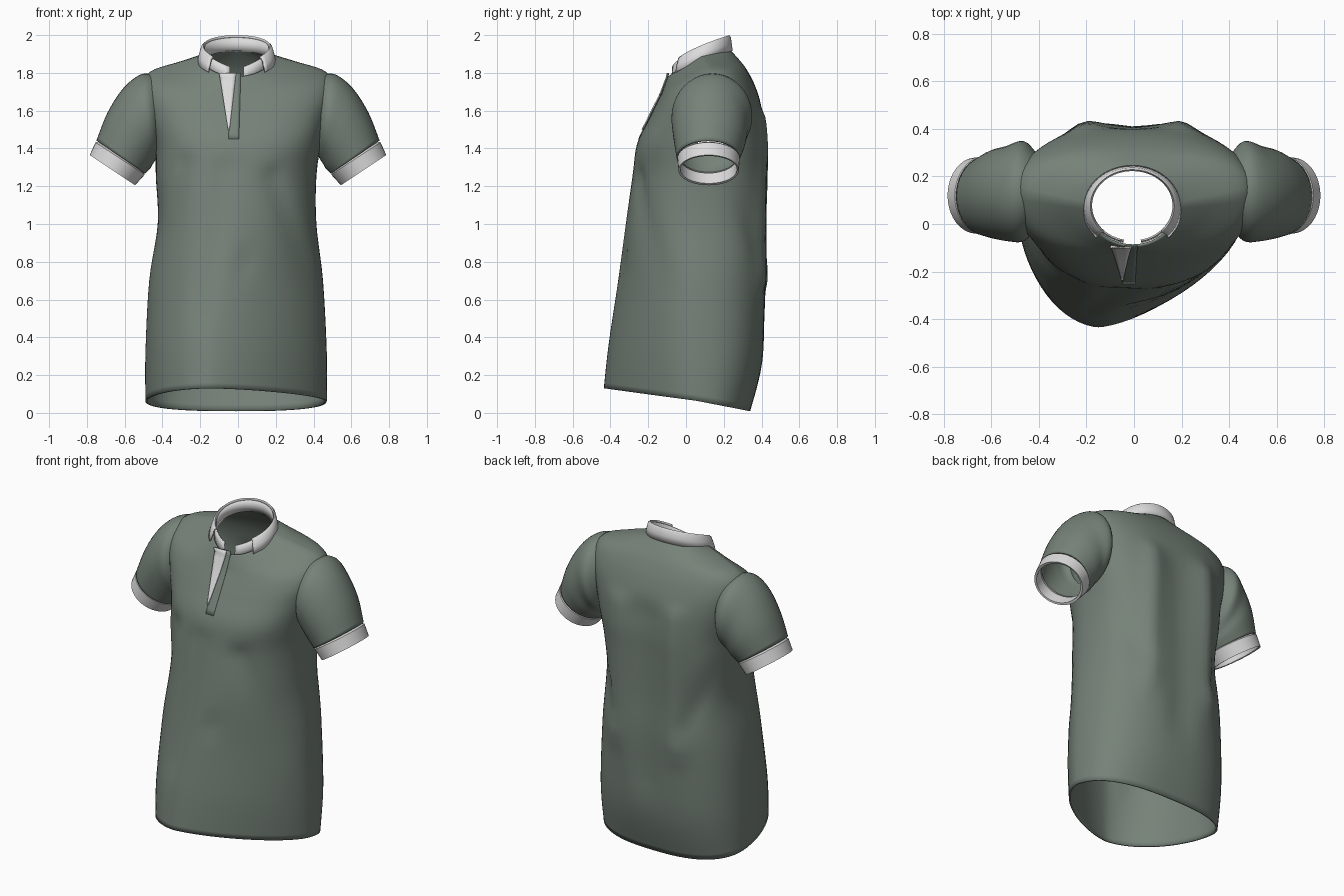
import bpy, bmesh, math
from mathutils import Vector
from mathutils.bvhtree import BVHTree
from mathutils.geometry import intersect_point_line

cube = bpy.data.objects.get("Cube")
if cube:
    bpy.data.objects.remove(cube)


def material(name, r, g, b):
    m = bpy.data.materials.new(name)
    m.use_nodes = True
    m.diffuse_color = (r, g, b, 1)
    bsdf = m.node_tree.nodes["Principled BSDF"]
    bsdf.inputs["Base Color"].default_value = (r, g, b, 1)
    bsdf.inputs["Roughness"].default_value = 0.8
    return m


GREEN = material("sage green cloth", 0.18, 0.222, 0.188)
WHITE = material("off white trim", 0.72, 0.71, 0.71)


def smooth_rows(rows, steps):
    """Catmull-Rom interpolation through rows of parameters."""
    out = []
    for i in range(len(rows) - 1):
        a, b, c, d = (rows[min(max(i + k, 0), len(rows) - 1)] for k in (-1, 0, 1, 2))
        for s in range(steps):
            t = s / steps
            out.append([0.5 * (2 * q + (r - p) * t + (2 * p - 5 * q + 4 * r - w) * t * t
                               + (3 * q - p - 3 * r + w) * t ** 3)
                        for p, q, r, w in zip(a, b, c, d)])
    return out + [list(rows[-1])]


def loft(name, rings, mat, closed=True, thickness=0.01, drop=None):
    """Skin a list of point rings, optionally dropping faces by a rule."""
    bm = bmesh.new()
    grid = [[bm.verts.new(p) for p in ring] for ring in rings]
    n = len(grid[0])
    for lo, hi in zip(grid, grid[1:]):
        for j in range(n if closed else n - 1):
            k = (j + 1) % n
            bm.faces.new((lo[j], lo[k], hi[k], hi[j]))
    if drop:
        gone = [f for f in bm.faces if drop(f.calc_center_median())]
        bmesh.ops.delete(bm, geom=gone, context='FACES')
    bmesh.ops.recalc_face_normals(bm, faces=bm.faces)
    mesh = bpy.data.meshes.new(name)
    bm.to_mesh(mesh)
    tree = BVHTree.FromBMesh(bm)
    bm.free()
    obj = bpy.data.objects.new(name, mesh)
    bpy.context.collection.objects.link(obj)
    mesh.materials.append(mat)
    if thickness:
        mod = obj.modifiers.new("cloth thickness", 'SOLIDIFY')
        mod.thickness = thickness
        mod.offset = 0
    bpy.ops.object.select_all(action='DESELECT')
    obj.select_set(True)
    bpy.context.view_layer.objects.active = obj
    bpy.ops.object.shade_smooth_by_angle(angle=math.radians(50))
    return tree


# Drape folds: side (-1 front, 1 back), start x z, end x z, width, push
FOLDS = [
    (-1, -0.28, 1.32, -0.44, 0.75, 0.05, -0.025),
    (-1, 0.2, 1.25, 0.43, 0.65, 0.05, -0.025),
    (-1, -0.06, 1.3, -0.1, 0.5, 0.05, -0.012),
    (-1, 0.1, 0.82, 0.1, 0.76, 0.04, -0.012),
    (1, -0.2, 1.55, -0.22, 0.7, 0.06, 0.025),
    (1, 0.2, 1.55, 0.22, 0.7, 0.06, 0.025),
    (1, 0, 1.5, 0, 0.5, 0.09, -0.02),
    (1, 0.42, 1.25, 0.25, 0.85, 0.05, -0.02),
    (1, -0.42, 1.25, -0.25, 0.85, 0.05, -0.02),
]


def drape(side, x, z):
    total = 0
    for s, x0, z0, x1, z1, width, push in FOLDS:
        if s == side:
            a, b, p = Vector((x0, z0, 0)), Vector((x1, z1, 0)), Vector((x, z, 0))
            t = intersect_point_line(p, a, b)[1]
            d = (p - a.lerp(b, min(max(t, 0), 1))).length
            total += push * math.exp(-(d / width) ** 2)
    return total


def body_ring(row, n=72):
    cx, hw, yf, yc, yb, zf, zs, zb, nf, nb, skew = row
    pts = []
    for j in range(n):
        c, s = math.cos(math.tau * j / n), math.sin(math.tau * j / n)
        side = -1 if s < 0 else 1
        power = 2 / (nf if side < 0 else nb)
        depth = abs(s) ** power
        x = cx + hw * math.copysign(abs(c) ** power, c)
        y = yc + depth * ((yf if side < 0 else yb) - yc)
        z = zs + depth * ((zf if side < 0 else zb) - zs)
        y += side * depth * drape(side, x, z)
        if side < 0:
            x += skew * s * s
        pts.append((x, y, z))
    return pts


# Body: centre x, half width, front/seam/back y, front/side/back z, roundness, skew
BODY = [
    (-0.01, 0.475, -0.43, 0.05, 0.335, 0.13, 0.065, 0.01, 1.6, 2.6, -0.14),
    (-0.01, 0.475, -0.405, 0.05, 0.4, 0.36, 0.32, 0.28, 1.7, 2.5, -0.12),
    (-0.01, 0.455, -0.355, 0.05, 0.425, 0.7, 0.7, 0.7, 1.8, 2.4, -0.08),
    (-0.005, 0.415, -0.315, 0.06, 0.42, 1, 1, 1, 2.1, 2.5, -0.04),
    (-0.01, 0.42, -0.28, 0.09, 0.42, 1.25, 1.25, 1.25, 2.3, 2.6, -0.02),
    (0, 0.435, -0.255, 0.12, 0.42, 1.42, 1.42, 1.42, 2.6, 2.6, 0),
    (0, 0.475, -0.195, 0.14, 0.4, 1.55, 1.58, 1.6, 2.7, 2.5, 0),
    (0, 0.5, -0.15, 0.14, 0.365, 1.64, 1.71, 1.72, 2.6, 2.4, 0),
    (0, 0.465, -0.125, 0.13, 0.32, 1.69, 1.8, 1.81, 2.4, 2.3, 0),
    (0, 0.31, -0.11, 0.1, 0.275, 1.73, 1.852, 1.87, 2.1, 2.1, 0),
    (-0.005, 0.185, -0.09, 0.08, 0.228, 1.78, 1.885, 1.92, 2, 2, 0),
]


def in_armhole(p):
    return abs(p.x) > 0.4 and ((p.y - 0.14) / 0.12) ** 2 + ((p.z - 1.57) / 0.15) ** 2 < 1


body = loft("shirt_body", [body_ring(r) for r in smooth_rows(BODY, 5)], GREEN, drop=in_armhole)


def tube_ring(row, side, n=40):
    tx, tz, bx, bz, yf, yb = row
    top, bottom = Vector((tx, 0, tz)), Vector((bx, 0, bz))
    mid, half = (top + bottom) / 2, (top - bottom) / 2
    pts = []
    for j in range(n):
        a = math.tau * j / n
        p = mid + half * math.cos(a)
        pts.append((side * p.x, (yf + yb) / 2 + (yb - yf) / 2 * math.sin(a), p.z))
    return pts


# Sleeves and cuffs: top x z, bottom x z, front and back y
SLEEVE = [
    (0.425, 1.775, 0.41, 1.4, -0.015, 0.3),
    (0.505, 1.79, 0.43, 1.36, -0.068, 0.345),
    (0.6, 1.72, 0.455, 1.32, -0.068, 0.325),
    (0.685, 1.59, 0.47, 1.295, -0.058, 0.31),
    (0.745, 1.44, 0.495, 1.27, -0.045, 0.28),
]
CUFF = [
    (0.735, 1.435, 0.5, 1.275, -0.03, 0.27),
    (0.755, 1.432, 0.493, 1.262, -0.046, 0.285),
    (0.785, 1.365, 0.545, 1.205, -0.04, 0.28),
    (0.77, 1.36, 0.557, 1.215, -0.03, 0.27),
    (0.74, 1.42, 0.51, 1.27, -0.028, 0.265),
]
for label, side in (("left", 1), ("right", -1)):
    loft(label + "_sleeve", [tube_ring(r, side) for r in smooth_rows(SLEEVE, 5)], GREEN)
    loft(label + "_cuff", [tube_ring(r, side) for r in CUFF], WHITE, thickness=0)


def collar_point(angle, spread, drop):
    """Point on the neckline; angle runs from the back, drop is below the fold."""
    a = math.radians(angle)
    back = (1 + math.cos(a)) / 2
    scale = 0.94 + spread * (1 - 0.6 * back)
    return (-0.007 + 0.185 * scale * math.sin(a), 0.077 + 0.16 * scale * math.cos(a),
            1.83 + 0.165 * back ** 0.6 - drop)


# Collar: inner stand around the neck and outer folded leaf
stand = [(0.04, 0.08), (0.01, 0.045), (0, 0.008)]
leaf = [(0, 0.008), (0.03, 0), (0.08, 0.006), (0.16, 0.04), (0.23, 0.078)]
loft("collar_stand", [[collar_point(a, s, d) for a in range(-168, 169, 8)]
                      for s, d in stand], WHITE, closed=False, thickness=0.008)
loft("collar_leaf", [[collar_point(a, s, d) for a in range(-135, 136, 6)]
                     for s, d in leaf], WHITE, closed=False, thickness=0.01)


def front_plate(name, top, bottom, z_top, z_bottom, lift, mat):
    """Strip laid on the chest between left and right edges."""
    rings = []
    for i in range(13):
        t = i / 12
        z = z_top + (z_bottom - z_top) * t
        ring = []
        for j in range(5):
            u = j / 4
            x = (top[0] + (top[1] - top[0]) * u) * (1 - t) + (bottom[0] + (bottom[1] - bottom[0]) * u) * t
            hit = body.ray_cast(Vector((x, -1, z)), Vector((0, 1, 0)), 1.0)[0]
            ring.append((x, (hit.y if hit else -0.088) - lift, z))
        rings.append(ring)
    loft(name, rings, mat, closed=False, thickness=0.006)


# Placket: green button strip and the white facing showing beside it
front_plate("placket", (-0.04, 0.015), (-0.05, 0.005), 1.8, 1.45, 0.005, GREEN)
front_plate("placket_facing", (-0.1, -0.01), (-0.053, -0.045), 1.8, 1.5, 0.012, WHITE)
